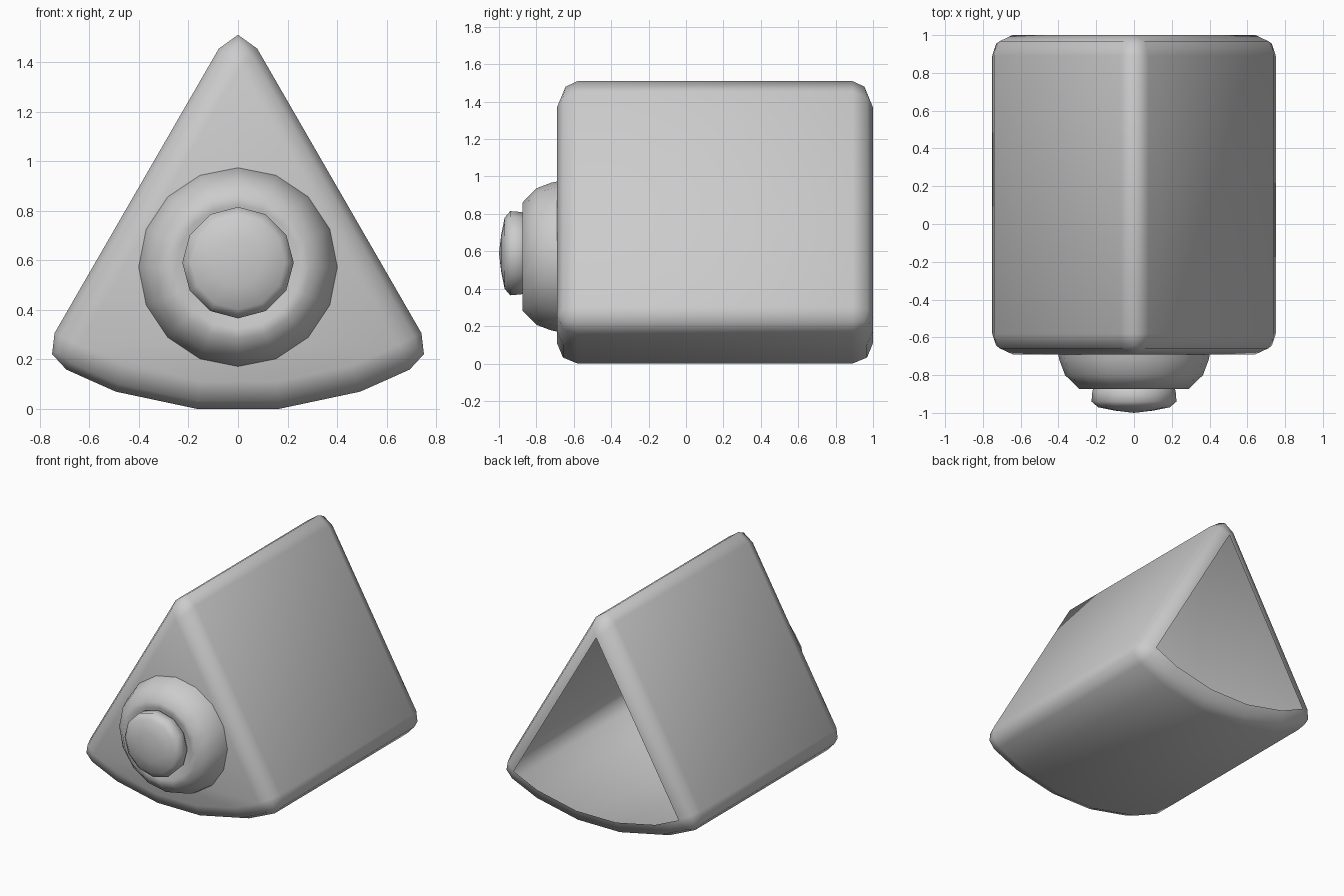
import bpy, bmesh, math
from mathutils import Vector

if "Cube" in bpy.data.objects:
    bpy.data.objects.remove(bpy.data.objects["Cube"])


def finish(name, bm):
    bmesh.ops.recalc_face_normals(bm, faces=bm.faces)
    for f in bm.faces:
        f.smooth = True
    me = bpy.data.meshes.new(name)
    bm.to_mesh(me)
    bm.free()
    ob = bpy.data.objects.new(name, me)
    bpy.context.collection.objects.link(ob)
    return ob


def lathe_y(name, profile, sides, z0):
    """Revolve (radius, y) points around a front-to-back axis at height z0."""
    bm = bmesh.new()
    rings = []
    for r, y in profile:
        if r == 0:
            rings.append([bm.verts.new((0, y, z0))] * sides)
        else:
            rings.append([bm.verts.new((r * math.sin(math.tau * i / sides), y,
                                        z0 + r * math.cos(math.tau * i / sides)))
                          for i in range(sides)])
    for a, b in zip(rings, rings[1:]):
        for i in range(sides):
            j = (i + 1) % sides
            quad = [a[i], a[j], b[j], b[i]]
            bm.faces.new(list(dict.fromkeys(quad)))
    return finish(name, bm)


# Wedge shell: 60 degree sector with a five-segment curved bottom
FRONT, BACK, RADIUS = -0.69, 1.0, 1.597
apex = RADIUS * math.cos(math.radians(6))
section = [(0, apex)]
for deg in range(-30, 31, 12):
    a = math.radians(deg)
    section.append((RADIUS * math.sin(a), apex - RADIUS * math.cos(a)))

bm = bmesh.new()
cap = bm.faces.new([bm.verts.new((x, FRONT, z)) for x, z in section])
ext = bmesh.ops.extrude_face_region(bm, geom=[cap], use_keep_orig=True)
bmesh.ops.translate(bm, vec=Vector((0, BACK - FRONT, 0)),
                    verts=[g for g in ext["geom"] if isinstance(g, bmesh.types.BMVert)])
bmesh.ops.recalc_face_normals(bm, faces=bm.faces)

# Rounded edges everywhere except between the bottom strips
sharp = [e for e in bm.edges if e.calc_face_angle(0) > math.radians(30)]
bmesh.ops.bevel(bm, geom=sharp, offset=0.155, offset_type='WIDTH', segments=2,
                profile=0.5, affect='EDGES', clamp_overlap=True)

# Open back
bm.normal_update()
back = [f for f in bm.faces
        if abs(f.normal.y) > 0.99 and f.calc_center_median().y > BACK - 0.01]
bmesh.ops.delete(bm, geom=back, context='FACES')
finish("wedge_shell", bm)

# Knob: rounded collar with a button seated in it
lathe_y("knob_collar", [(0.402, -0.685), (0.395, -0.72), (0.365, -0.80), (0.29, -0.873),
                        (0.25, -0.87), (0.19, -0.855)], 16, 0.572)
lathe_y("knob_button", [(0.20, -0.85), (0.22, -0.88), (0.225, -0.94), (0.19, -0.97),
                        (0.10, -0.988), (0, -1.0)], 12, 0.59)
